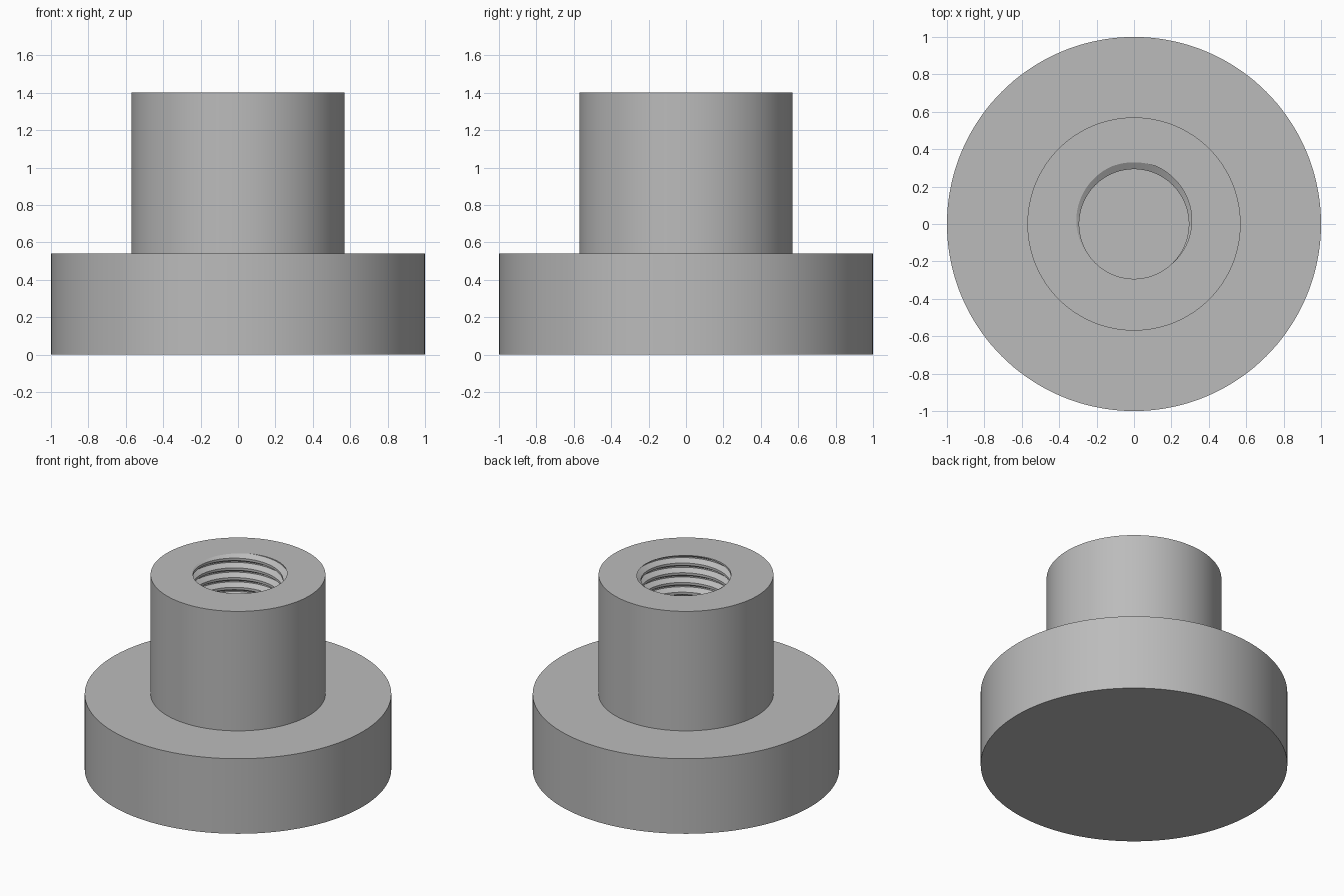
import bpy, bmesh, math

cube = bpy.data.objects.get("Cube")
if cube:
    bpy.data.objects.remove(cube)

# Main dimensions
SEGMENTS = 144
BASE_R, BASE_H = 1.0, 0.54
COLLAR_R, TOP = 0.57, 1.4
MINOR_R, MAJOR_R, PITCH = 0.293, 0.33, 0.07
FLOOR = 0.4

# Half widths of the thread's root and crest flats, as fractions of a turn
ROOT, CREST = 1 / 16, 1 / 8


def thread_radius(angle, z):
    """Bore radius of a right-handed thread whose root meets the rim at the back."""
    turn = (z - TOP) / PITCH - (angle - math.pi / 2) / math.tau
    away = abs(turn - round(turn))
    t = (away - ROOT) / (0.5 - CREST - ROOT)
    return MAJOR_R - (MAJOR_R - MINOR_R) * min(max(t, 0), 1)


def section(angle):
    """Half section from the underside, over the rim, down the thread to the floor."""
    points = [(0, 0), (BASE_R, 0), (BASE_R, BASE_H), (COLLAR_R, BASE_H), (COLLAR_R, TOP)]
    turns = math.ceil((TOP - FLOOR) / PITCH) + 2
    for k in range(2, -turns, -1):
        for corner in (1 - CREST - 0.5 + 2 * CREST, 0.5 - CREST, ROOT, -ROOT):
            z = TOP + PITCH * (k + corner + (angle - math.pi / 2) / math.tau)
            z = min(max(z, FLOOR), TOP)
            points.append((thread_radius(angle, z), z))
    return points + [(0, FLOOR)]


# Threaded knob: flanged base, collar and blind threaded hole in one closed body
bm = bmesh.new()
columns = []
for i in range(SEGMENTS + 1):
    a = math.tau * i / SEGMENTS
    columns.append([bm.verts.new((r * math.cos(a), r * math.sin(a), z)) for r, z in section(a)])
for left, right in zip(columns, columns[1:]):
    for j in range(len(left) - 1):
        bm.faces.new((left[j], right[j], right[j + 1], left[j + 1]))
bmesh.ops.remove_doubles(bm, verts=bm.verts, dist=0.0001)
bmesh.ops.recalc_face_normals(bm, faces=bm.faces)
mesh = bpy.data.meshes.new("threaded_knob")
bm.to_mesh(mesh)
bm.free()
knob = bpy.data.objects.new("threaded_knob", mesh)
bpy.context.collection.objects.link(knob)

# Plain grey material
grey = bpy.data.materials.new("grey")
grey.use_nodes = True
color = (0.5, 0.5, 0.5, 1)
grey.diffuse_color = color
grey.node_tree.nodes["Principled BSDF"].inputs["Base Color"].default_value = color
mesh.materials.append(grey)

# Smooth walls with crisp edges
bpy.ops.object.select_all(action="DESELECT")
knob.select_set(True)
bpy.context.view_layer.objects.active = knob
bpy.ops.object.shade_smooth_by_angle(angle=math.radians(30))
